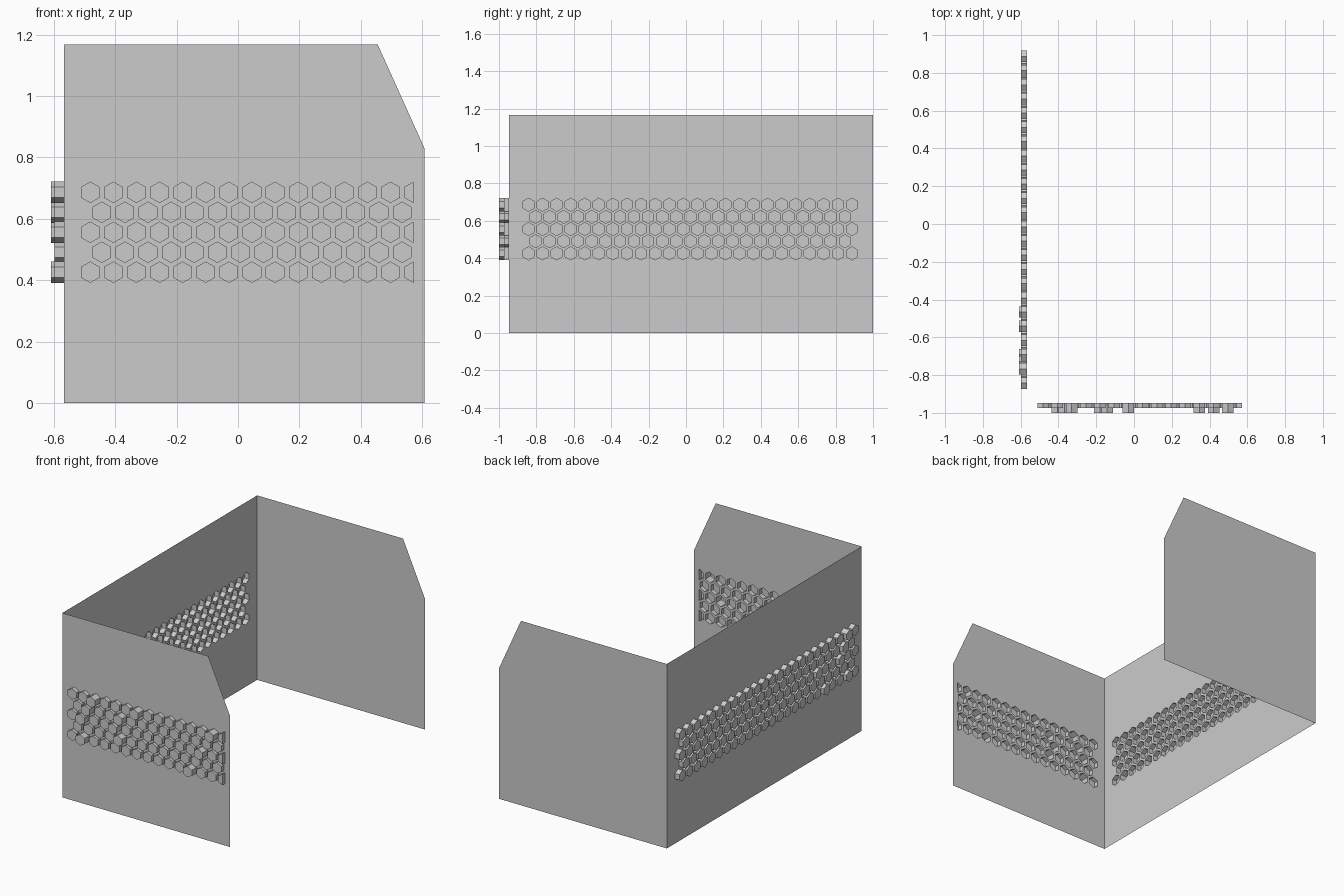
import bpy, bmesh
from math import sin, cos, radians
from mathutils import Vector
from mathutils.geometry import delaunay_2d_cdt

if "Cube" in bpy.data.objects:
    bpy.data.objects.remove(bpy.data.objects["Cube"])

H = 1.167            # panel height
X0, X1 = -0.566, 0.607
Y0, Y1 = -0.947, 1.0
PITCH, ROW, R = 0.0752, 0.065, 0.035


def hex_cells(start, columns, umax):
    """Five staggered rows of pointy-top hexagons; anything past umax is cut off."""
    cells = []
    for row in range(5):
        for k in range(columns - row % 2):
            cu = start + PITCH * (k + 0.5 * (row % 2))
            cv = 0.686 - ROW * row
            pts = [(cu + R * cos(radians(90 + 60 * i)), cv + R * sin(radians(90 + 60 * i)))
                   for i in range(6)]
            cells.append(((row, k), [p for p in pts if p[0] <= umax + 1e-4]))
    return cells


def panel(name, outline, place, flip, cells=(), depth=0.0, deep=0.0, deep_cells=()):
    """Thin sheet with hexagonal openings, each pushed outward as an open pocket."""
    loops = [outline] + [c[1] for c in cells]
    pts, faces = [], []
    for lp in loops:
        faces.append(list(range(len(pts), len(pts) + len(lp))))
        pts += [Vector(p) for p in lp]
    vs, _, fs, _, _, orig = delaunay_2d_cdt(pts, [], faces, 1, 1e-5)
    bm = bmesh.new()
    bv = [bm.verts.new(place(v[0], v[1], 0)) for v in vs]
    # sheet: keep only the triangles outside the hexagons
    for f, o in zip(fs, orig):
        if len(o) == 1:
            bm.faces.new([bv[i] for i in f])
    # pockets: walls and end cap
    for key, lp in cells:
        d = deep if key in deep_cells else depth
        base = [bm.verts.new(place(u, v, 0)) for u, v in lp]
        cap = [bm.verts.new(place(u, v, d)) for u, v in lp]
        bm.faces.new(cap)
        n = len(lp)
        for i in range(n):
            j = (i + 1) % n
            bm.faces.new((base[i], base[j], cap[j], cap[i]))
    bmesh.ops.remove_doubles(bm, verts=bm.verts, dist=1e-4)
    if flip:
        bmesh.ops.reverse_faces(bm, faces=bm.faces)
    me = bpy.data.meshes.new(name)
    bm.to_mesh(me)
    bm.free()
    ob = bpy.data.objects.new(name, me)
    bpy.context.collection.objects.link(ob)
    return ob


side = [(X0, 0), (X1, 0), (X1, 0.83), (0.455, H), (X0, H)]
wall = [(Y0, 0), (Y1, 0), (Y1, H), (Y0, H)]

# front side panel with pockets pushed toward -y
panel("front_side_panel", side, lambda u, v, d: (u, Y0 - d, v), False,
      hex_cells(-0.481, 15, 0.572), 0.026, 0.053,
      {(4, 1), (2, 1), (0, 2), (1, 1), (2, 4), (3, 4), (1, 4), (0, 6),
       (4, 11), (2, 12), (0, 13)})

# long wall with pockets pushed toward -x
panel("long_wall", wall, lambda u, v, d: (X0 - d, u, v), True,
      hex_cells(-0.842, 24, 2), 0.031, 0.043,
      {(0, 1), (2, 2), (4, 1), (1, 1), (4, 4), (2, 5)})

# plain far side panel
panel("rear_side_panel", side, lambda u, v, d: (u, Y1 + d, v), True)
